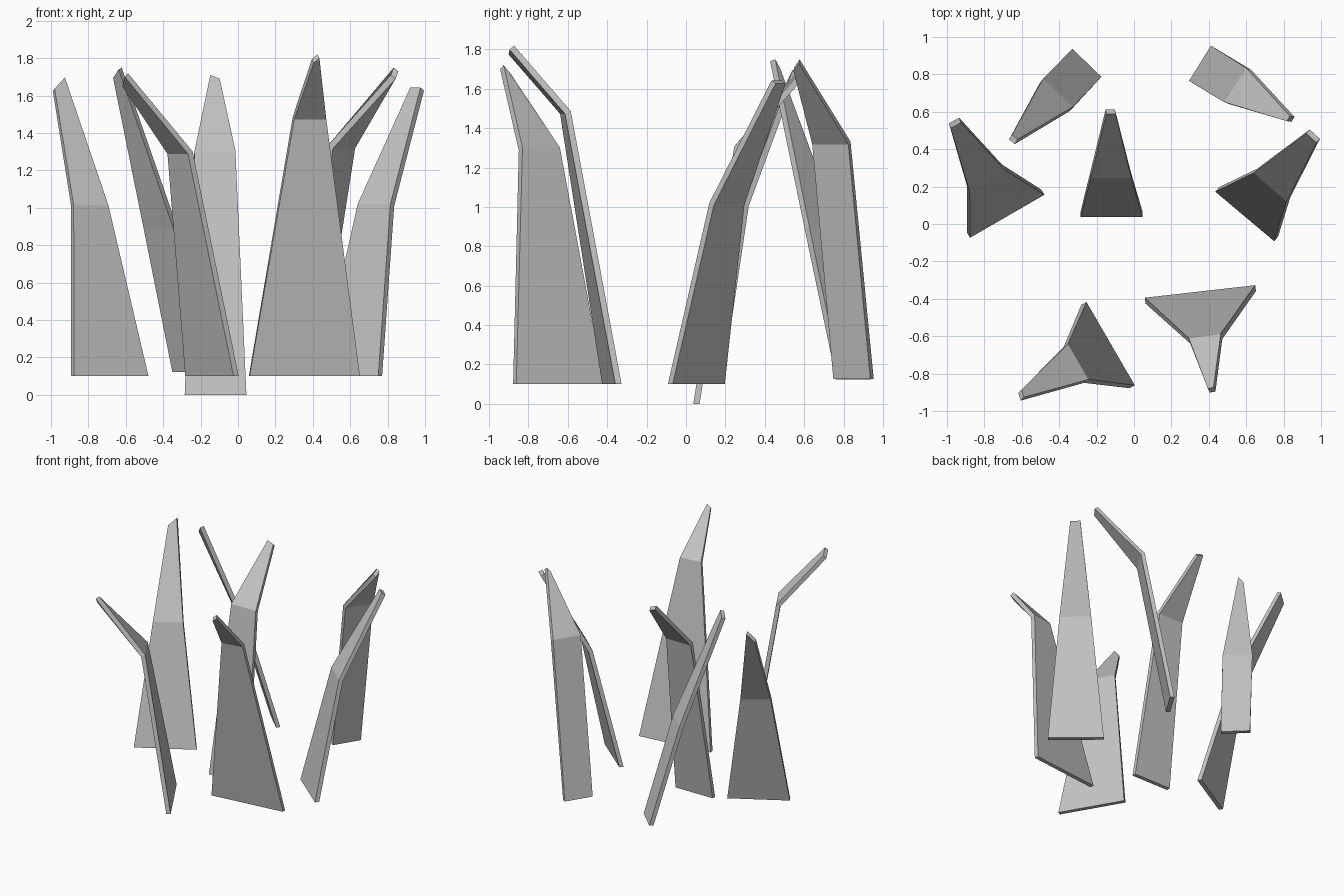
import bpy
import bmesh
from mathutils import Vector

THICKNESS = 0.032

cube = bpy.data.objects.get("Cube")
if cube:
    bpy.data.objects.remove(cube, do_unlink=True)

# Plain stone grey shared by every blade
grey = bpy.data.materials.new("stone_grey")
grey.use_nodes = True
colour = (0.55, 0.55, 0.55, 1.0)
grey.diffuse_color = colour
grey.node_tree.nodes["Principled BSDF"].inputs["Base Color"].default_value = colour


def level(edge, height):
    """Lift a flat two-point edge to a horizontal line at the given height."""
    return [Vector((x, y, height)) for x, y in edge]


def panel_normal(lower, upper):
    """Average facing direction of the panel between two edges."""
    across = (lower[1] - lower[0]).normalized() + (upper[1] - upper[0]).normalized()
    along = (upper[0] + upper[1]) - (lower[0] + lower[1])
    return across.cross(along).normalized()


def blade(name, base, base_height, bend, bend_height, tip):
    """A bent, tapering slab running from a wide base through a bend to a narrow tip."""
    base = level(base, base_height)
    bend = level(bend, bend_height)
    tip = [Vector(point) for point in tip]

    # Thickness direction at each edge: level base, mitred bend, square tip
    lower_normal = panel_normal(base, bend)
    upper_normal = panel_normal(bend, tip)
    base_normal = Vector((lower_normal.x, lower_normal.y, 0)).normalized()
    mitre = (lower_normal + upper_normal).normalized()
    mitre /= mitre.dot(lower_normal)

    bm = bmesh.new()
    rings = []
    for (left, right), normal in ((base, base_normal), (bend, mitre), (tip, upper_normal)):
        offset = normal * THICKNESS / 2
        corners = (left - offset, right - offset, right + offset, left + offset)
        rings.append([bm.verts.new(corner) for corner in corners])

    # Skin the sides between neighbouring rings, then cap both ends
    for below, above in zip(rings, rings[1:]):
        for i in range(len(below)):
            j = (i + 1) % len(below)
            bm.faces.new((below[i], below[j], above[j], above[i]))
    bm.faces.new(rings[0])
    bm.faces.new(rings[-1])
    bmesh.ops.recalc_face_normals(bm, faces=bm.faces)

    mesh = bpy.data.meshes.new(name)
    bm.to_mesh(mesh)
    bm.free()
    mesh.materials.append(grey)
    blade_object = bpy.data.objects.new(name, mesh)
    bpy.context.collection.objects.link(blade_object)


# Front pair, curling forward
blade("front_left_blade",
      base=((0.06, -0.41), (0.65, -0.343)), base_height=0.1,
      bend=((0.297, -0.625), (0.468, -0.6)), bend_height=1.48,
      tip=((0.4, -0.89, 1.785), (0.43, -0.885, 1.81)))
blade("front_right_blade",
      base=((-0.268, -0.425), (-0.01, -0.87)), base_height=0.1,
      bend=((-0.365, -0.65), (-0.255, -0.84)), bend_height=1.295,
      tip=((-0.61, -0.895, 1.66), (-0.597, -0.935, 1.71)))

# Middle row, leaning backward
blade("middle_right_blade",
      base=((-0.885, -0.06), (-0.487, 0.17)), base_height=0.1,
      bend=((-0.885, 0.185), (-0.7, 0.305)), bend_height=1.01,
      tip=((-0.985, 0.525, 1.63), (-0.93, 0.555, 1.69)))
blade("centre_blade",
      base=((-0.285, 0.053), (0.045, 0.053)), base_height=0,
      bend=((-0.233, 0.26), (-0.015, 0.26)), bend_height=1.3,
      tip=((-0.15, 0.6, 1.7), (-0.1, 0.6, 1.68)))
blade("middle_left_blade",
      base=((0.445, 0.185), (0.76, -0.08)), base_height=0.1,
      bend=((0.65, 0.285), (0.825, 0.13)), bend_height=1.015,
      tip=((0.93, 0.495, 1.635), (0.985, 0.445, 1.635)))

# Back pair, splaying outward and forward
blade("back_right_blade",
      base=((-0.34, 0.925), (-0.185, 0.775)), base_height=0.123,
      bend=((-0.495, 0.765), (-0.335, 0.615)), bend_height=0.893,
      tip=((-0.66, 0.465, 1.7), (-0.63, 0.44, 1.745)))
blade("back_left_blade",
      base=((0.425, 0.945), (0.308, 0.757)), base_height=0.125,
      bend=((0.612, 0.83), (0.494, 0.647)), bend_height=1.325,
      tip=((0.845, 0.575, 1.74), (0.83, 0.548, 1.7)))
